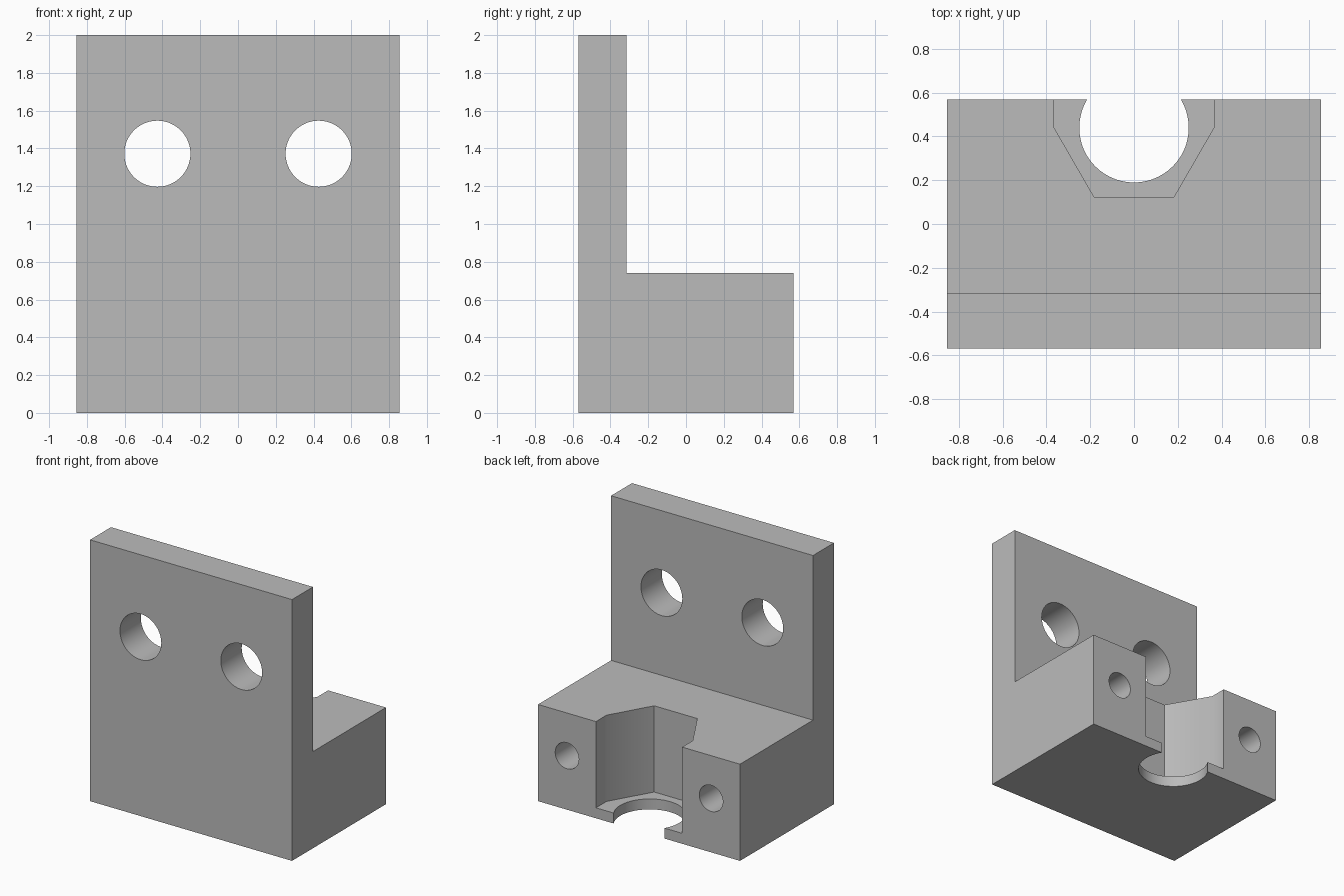
import bpy
import bmesh
import math
from mathutils import Vector

default = bpy.data.objects.get("Cube")
if default:
    bpy.data.objects.remove(default, do_unlink=True)

# Main sizes
HALF_W, HALF_D = 0.855, 0.568
HEIGHT, SHELF_Z, PLATE_Y = 2.0, 0.74, -0.315
POCKET_Y, POCKET_R, FLOOR_Z = 0.44, 0.365, 0.08

grey = bpy.data.materials.new("plain grey")
grey.use_nodes = True
colour = (0.5, 0.5, 0.5, 1.0)
grey.diffuse_color = colour
grey.node_tree.nodes["Principled BSDF"].inputs["Base Color"].default_value = colour


def prism(name, points, sweep):
    """Solid made by sweeping a flat outline along a vector."""
    bm = bmesh.new()
    face = bm.faces.new([bm.verts.new(p) for p in points])
    moved = bmesh.ops.extrude_face_region(bm, geom=[face])["geom"]
    verts = [v for v in moved if isinstance(v, bmesh.types.BMVert)]
    bmesh.ops.translate(bm, verts=verts, vec=Vector(sweep))
    bmesh.ops.recalc_face_normals(bm, faces=bm.faces)
    mesh = bpy.data.meshes.new(name)
    bm.to_mesh(mesh)
    bm.free()
    mesh.materials.append(grey)
    obj = bpy.data.objects.new(name, mesh)
    bpy.context.collection.objects.link(obj)
    return obj


def circle(radius, place, sides=64):
    turns = [math.tau * i / sides for i in range(sides)]
    return [place(radius * math.cos(t), radius * math.sin(t)) for t in turns]


def cut(body, cutter):
    """Subtract the cutter from the body, then discard it."""
    bpy.context.view_layer.objects.active = body
    mod = body.modifiers.new("cut", "BOOLEAN")
    mod.operation = "DIFFERENCE"
    mod.solver = "EXACT"
    mod.object = cutter
    bpy.ops.object.modifier_apply(modifier=mod.name)
    bpy.data.objects.remove(cutter, do_unlink=True)


# L-shaped body: upright plate with a thick shelf behind it
profile = [(-HALF_D, 0), (HALF_D, 0), (HALF_D, SHELF_Z),
           (PLATE_Y, SHELF_Z), (PLATE_Y, HEIGHT), (-HALF_D, HEIGHT)]
bracket = prism("mounting_bracket", [(-HALF_W, y, z) for y, z in profile],
                (2 * HALF_W, 0, 0))

# Half-hexagon pocket, open at the back and top
flat_y = POCKET_Y - POCKET_R * math.sqrt(3) / 2
right_side = [(POCKET_R, 1), (POCKET_R, POCKET_Y), (POCKET_R / 2, flat_y)]
outline = right_side + [(-x, y) for x, y in reversed(right_side)]
cut(bracket, prism("pocket_cutter", [(x, y, FLOOR_Z) for x, y in outline],
                   (0, 0, 1)))

# Round opening through the pocket floor
cut(bracket, prism("floor_cutter",
                   circle(0.25, lambda a, b: (a, POCKET_Y + b, -0.1), 96),
                   (0, 0, 0.5)))

for side in (-1, 1):
    # Bolt hole through the upright plate
    cut(bracket, prism("bolt_cutter",
                       circle(0.175, lambda a, b: (side * 0.427 + a, -1, 1.372 + b)),
                       (0, 1, 0)))
    # Blind screw hole in the back of the shelf
    cut(bracket, prism("screw_cutter",
                       circle(0.1, lambda a, b: (side * 0.61 + a, 1, 0.413 + b), 48),
                       (0, -1, 0)))

# Smooth the bores and keep every corner sharp
bpy.ops.object.select_all(action="DESELECT")
bracket.select_set(True)
bpy.context.view_layer.objects.active = bracket
bpy.ops.object.shade_smooth_by_angle(angle=math.radians(30))
